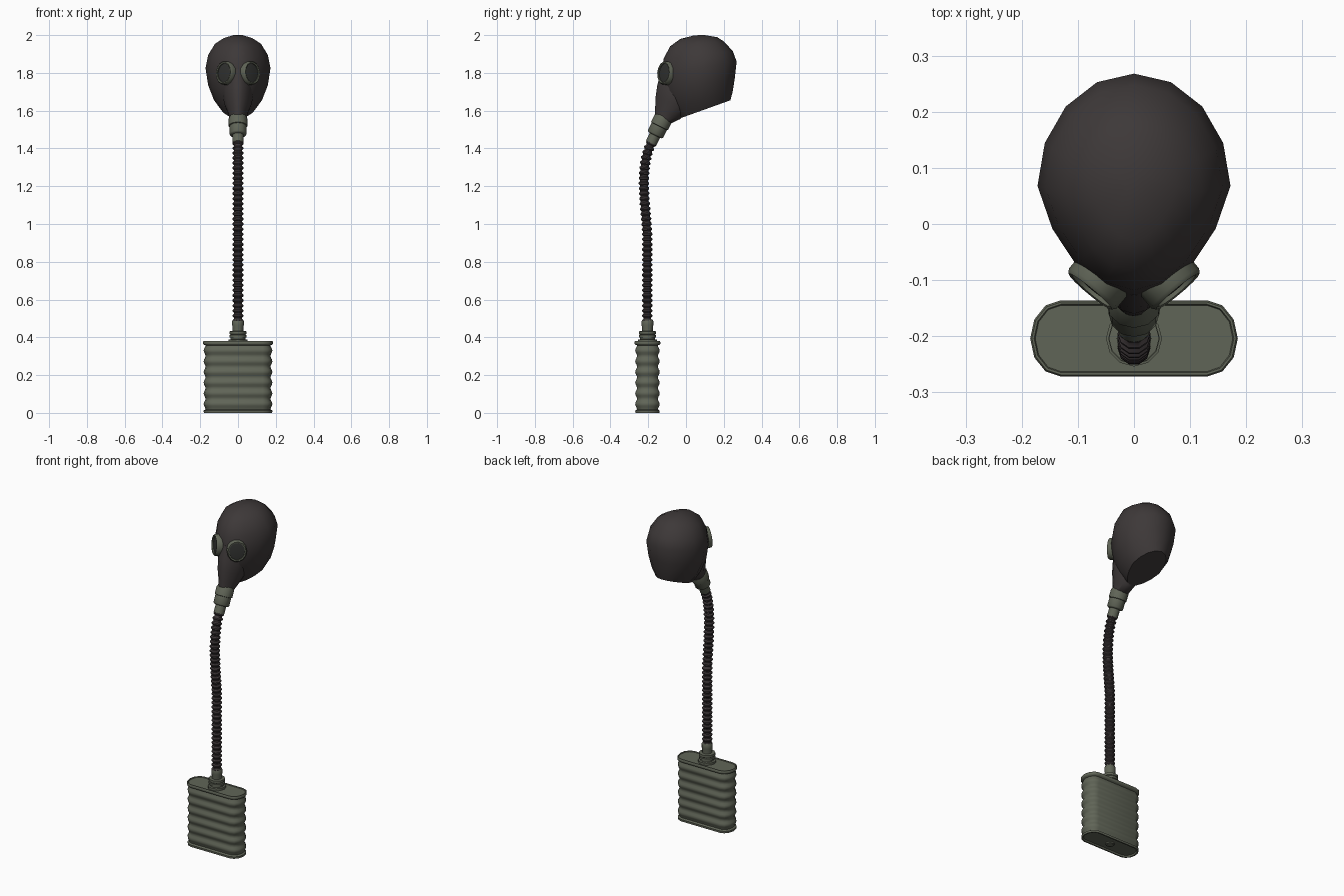
import bpy, bmesh, math
from mathutils import Vector, Matrix
from mathutils.geometry import interpolate_bezier

if "Cube" in bpy.data.objects:
    bpy.data.objects.remove(bpy.data.objects["Cube"])


def material(name, rgb):
    m = bpy.data.materials.new(name)
    m.diffuse_color = (*rgb, 1)
    m.use_nodes = True
    m.node_tree.nodes["Principled BSDF"].inputs["Base Color"].default_value = m.diffuse_color
    return m


RUBBER = material("dark_rubber", (0.047, 0.040, 0.040))
HOSE = material("hose_rubber", (0.047, 0.038, 0.040))
GREEN = material("olive_green_metal", (0.118, 0.130, 0.096))
LENS = material("dark_lens", (0.030, 0.031, 0.029))


def loft(name, rings, mat, angle=50, close=False):
    """Skin a list of equal-length point rings; cap both ends (or join them)."""
    bm = bmesh.new()
    vs = [[bm.verts.new(p) for p in r] for r in rings]
    n = len(vs[0])
    pairs = list(zip(vs, vs[1:])) + ([(vs[-1], vs[0])] if close else [])
    for a, b in pairs:
        for i in range(n):
            j = (i + 1) % n
            bm.faces.new((a[i], a[j], b[j], b[i]))
    if not close:
        bm.faces.new(vs[0][::-1])
        bm.faces.new(vs[-1])
    bmesh.ops.recalc_face_normals(bm, faces=bm.faces)
    me = bpy.data.meshes.new(name)
    bm.to_mesh(me)
    bm.free()
    me.materials.append(mat)
    me.shade_smooth()
    me.set_sharp_from_angle(angle=math.radians(angle))
    ob = bpy.data.objects.new(name, me)
    bpy.context.collection.objects.link(ob)
    return ob


def lathe(name, profile, frame, mat, n=12, sx=1, sy=1, close=False, angle=40):
    """Turn (radius, height) pairs around the z axis of a frame matrix."""
    rings = [[frame @ Vector((r * sx * math.cos(t), r * sy * math.sin(t), h))
              for t in (2 * math.pi * i / n for i in range(n))] for r, h in profile]
    return loft(name, rings, mat, angle, close)


def frame_at(pos, zdir):
    q = Vector(zdir).to_track_quat('Z', 'Y')
    return Matrix.Translation(pos) @ q.to_matrix().to_4x4()


def egg(front, back, w, n=16, taper=0.22):
    """Tilted egg outline from front (y, z) to back (y, z), half width w."""
    f, b = Vector((0, *front)), Vector((0, *back))
    pts = []
    for i in range(n):
        a = 2 * math.pi * i / n
        p = f.lerp(b, (1 - math.cos(a)) / 2)
        p.x = w * math.sin(a) * (1 - taper * max(0, math.cos(a)))
        pts.append(p)
    return pts


# Hood of the mask, with a flat slanted neck opening below
loft("mask_hood", [egg(*r) for r in (
    ((-.03, 1.56), (.235, 1.655), .092),
    ((-.08, 1.615), (.247, 1.70), .128),
    ((-.12, 1.70), (.258, 1.77), .158),
    ((-.132, 1.79), (.268, 1.86), .172),
    ((-.118, 1.875), (.248, 1.915), .158),
    ((-.085, 1.94), (.20, 1.967), .122),
    ((-.03, 1.98), (.165, 1.989), .075),
    ((.045, 1.999), (.10, 2.0), .025))], RUBBER, 50)

# Snout running down to the hose collar
loft("mask_snout", [egg(*r) for r in (
    ((-.165, 1.565), (-.085, 1.530), .042),
    ((-.163, 1.62), (-.03, 1.556), .052),
    ((-.160, 1.68), (.02, 1.60), .074),
    ((-.151, 1.74), (.06, 1.68), .084),
    ((-.128, 1.82), (.10, 1.79), .075))], RUBBER, 60)

# Eyepieces: raised frame and lens on each side
for side, label in ((-1, "left"), (1, "right")):
    fr = frame_at((side * .071, -.112, 1.80), (side * .64, -.77, .10))
    lathe(label + "_eye_frame",
          [(.050, -.03), (.063, -.03), (.063, .004), (.057, .011), (.050, .009)],
          fr, GREEN, 14, .88, 1, True)
    lathe(label + "_lens", [(.051, -.02), (.051, .001), (.03, .004)],
          fr, LENS, 14, .88, 1)

# Collar under the snout
AXIS = Vector((0, -.44, -.90)).normalized()
lathe("snout_collar",
      [(.044, -.02), (.050, -.008), (.050, .035), (.045, .037), (.045, .082),
       (.040, .088), (.030, .090), (.030, .135), (.024, .138)],
      frame_at((0, -.125, 1.55), AXIS), GREEN)

# Corrugated hose: resample the path, then alternate ridge and groove
curve = interpolate_bezier(Vector((0, -.180, 1.435)), Vector((0, -.25, 1.31)),
                           Vector((0, -.215, 1.10)), Vector((0, -.205, .95)), 40)
path = list(curve) + [Vector((0, -.205, .47))]
lengths = [(b - a).length for a, b in zip(path, path[1:])]


def along(d):
    for a, b, l in zip(path, path[1:], lengths):
        if d <= l or b is path[-1]:
            return a.lerp(b, d / l), (b - a).normalized()
        d -= l


RIDGES = 36
rings = []
for k in range(RIDGES * 4 + 1):
    pos, d = along(sum(lengths) * k / (RIDGES * 4))
    r = .029 if k % 4 in (1, 2) else .022
    side = Vector((1, 0, 0))
    up = d.cross(side)
    rings.append([pos + r * (math.cos(t) * side + math.sin(t) * up)
                  for t in (2 * math.pi * i / 10 for i in range(10))])
loft("hose", rings, HOSE, 40)

# Screw fitting on top of the canister
lathe("canister_fitting",
      [(.050, .37), (.050, .388), (.040, .390), (.040, .398), (.046, .400),
       (.046, .412), (.040, .414), (.045, .418), (.045, .432), (.028, .434),
       (.028, .446), (.031, .465), (.031, .485), (.026, .494), (.022, .494)],
      Matrix.Translation((0, -.204, 0)), GREEN)


# Ribbed filter canister with rounded ends and a rim
def stadium(o, z):
    pts = []
    for s in (1, -1):
        for i in range(7):
            a = math.radians(-90 + 30 * i)
            pts.append((s * (.130 + (.055 + o) * math.cos(a)),
                        -.204 + s * (.068 + o) * math.sin(a), z))
    return pts


RIBS = 6
prof = [(-.016, .008), (-.012, 0), (-.004, 0), (-.003, .012)]
for k in range(RIBS * 6 + 1):
    u = k / (RIBS * 6)
    prof.append((-.008 - .005 * math.cos(2 * math.pi * RIBS * u), .018 + .34 * u))
prof += [(-.002, .362), (0, .366), (0, .376), (-.003, .380), (-.007, .380), (-.009, .375)]
loft("canister", [stadium(o, z) for o, z in prof], GREEN, 45)

# Small plug under the canister
lathe("canister_plug", [(.018, .006), (.018, .002), (.024, .001), (.026, .012)],
      Matrix.Translation((0, -.204, 0)), GREEN)
